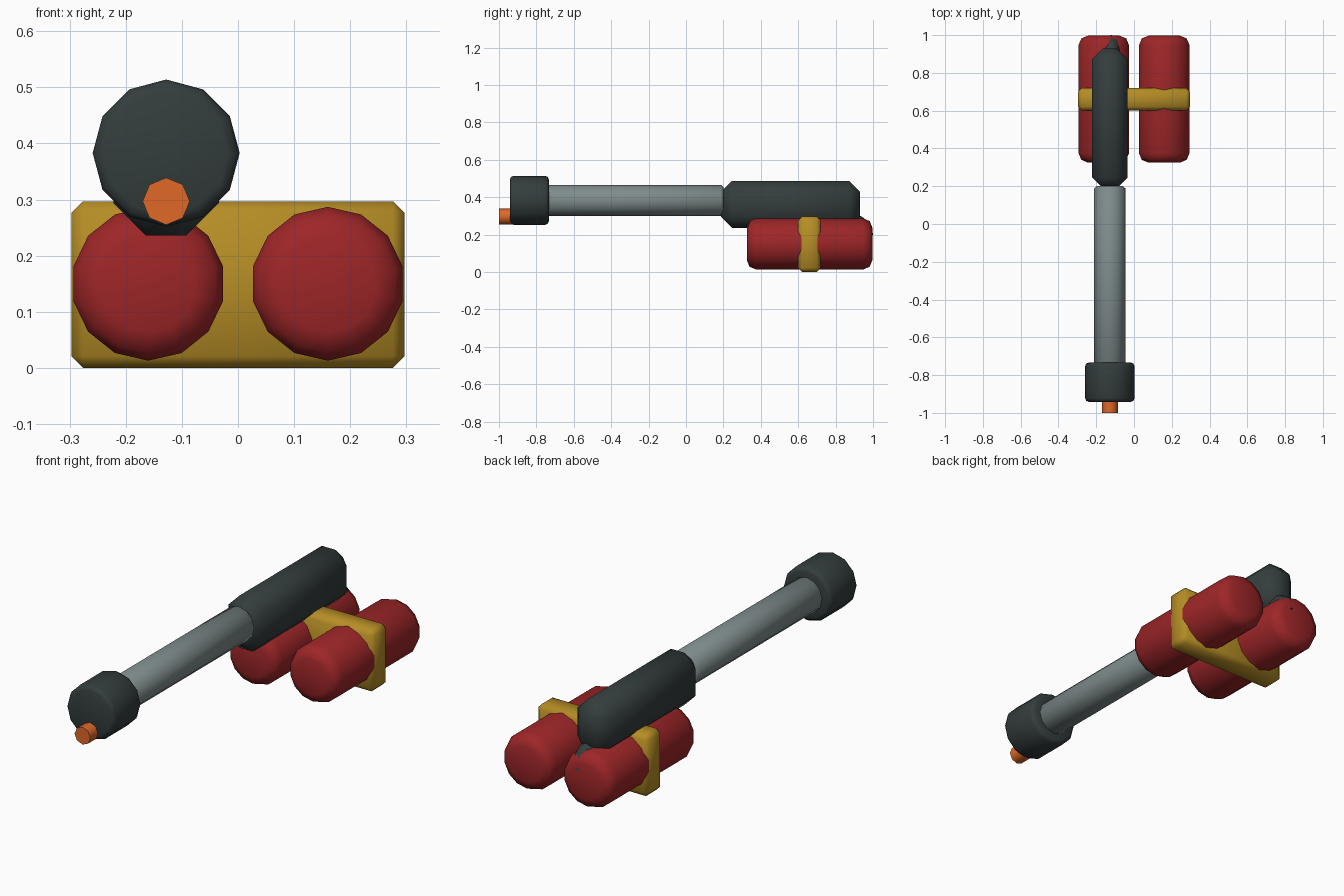
import bpy, bmesh, math
from mathutils import Matrix, Vector

if "Cube" in bpy.data.objects:
    bpy.data.objects.remove(bpy.data.objects["Cube"])


def material(name, rgb):
    m = bpy.data.materials.new(name)
    m.diffuse_color = (*rgb, 1)
    m.use_nodes = True
    m.node_tree.nodes["Principled BSDF"].inputs["Base Color"].default_value = m.diffuse_color
    return m


DARK = material("dark grey", (0.034, 0.046, 0.046))
STEEL = material("steel grey", (0.21, 0.26, 0.26))
RED = material("tank red", (0.34, 0.019, 0.021))
GOLD = material("strap gold", (0.47, 0.27, 0.019))
ORANGE = material("flame orange", (0.75, 0.14, 0.022))


def finish(name, bm, mat, bevel=0, segments=1):
    """Bevel the hard edges, smooth shade, and make the object."""
    if bevel:
        hard = [e for e in bm.edges if e.calc_face_angle(0) > math.radians(50)]
        bmesh.ops.bevel(bm, geom=hard, offset=bevel, segments=segments,
                        profile=0.5, affect='EDGES', clamp_overlap=True)
    bm.normal_update()
    for f in bm.faces:
        f.smooth = True
    for e in bm.edges:
        e.smooth = e.calc_face_angle(0) < math.radians(60)
    me = bpy.data.meshes.new(name)
    bm.to_mesh(me)
    bm.free()
    me.materials.append(mat)
    ob = bpy.data.objects.new(name, me)
    bpy.context.collection.objects.link(ob)
    return ob


def rod(name, x, z, r, y0, y1, sides, mat, bevel=0, segments=1):
    """Cylinder along y with a vertex at the top."""
    bm = bmesh.new()
    bmesh.ops.create_cone(bm, cap_ends=True, segments=sides,
                          radius1=r, radius2=r, depth=y1 - y0)
    # make sure one corner points up after the turn
    top = max(bm.verts, key=lambda v: v.co.y).co
    spin = Matrix.Rotation(math.pi / 2 - math.atan2(top.y, top.x), 4, 'Z')
    turn = Matrix.Rotation(math.pi / 2, 4, 'X')
    move = Matrix.Translation((x, (y0 + y1) / 2, z))
    bmesh.ops.transform(bm, matrix=move @ turn @ spin, verts=bm.verts)
    return finish(name, bm, mat, bevel, segments)


def box(name, lo, hi, mat, bevel):
    bm = bmesh.new()
    bmesh.ops.create_cube(bm, size=1)
    lo, hi = Vector(lo), Vector(hi)
    for v in bm.verts:
        v.co = (lo + hi) / 2 + v.co * (hi - lo)
    return finish(name, bm, mat, bevel)


GX = -0.128  # centre line of the gun

# gun: pilot light, nozzle, barrel, body
rod("pilot_light", GX, 0.297, 0.042, -1.0, -0.92, 8, ORANGE)
rod("nozzle", GX, 0.383, 0.131, -0.942, -0.733, 12, DARK, 0.02, 2)
rod("barrel", GX, 0.383, 0.083, -0.80, 0.20, 12, STEEL, 0.012)
box("body", (GX - 0.094, 0.188, 0.236), (GX + 0.094, 0.93, 0.487), DARK, 0.058)

# pair of fuel tanks and the strap around them
for side, x in (("left", -0.16), ("right", 0.16)):
    rod(side + "_tank", x, 0.15, 0.137, 0.325, 0.997, 14, RED, 0.05, 2)
box("strap", (-0.297, 0.60, 0), (0.297, 0.72, 0.297), GOLD, 0.021)

# short hose bending from the body into the left tank
cu = bpy.data.curves.new("hose", 'CURVE')
cu.dimensions = '3D'
cu.bevel_depth = 0.042
cu.bevel_resolution = 2
cu.use_fill_caps = True
path = [(0.84, 0.27), (0.92, 0.26), (0.95, 0.24), (0.96, 0.19)]
sp = cu.splines.new('POLY')
sp.points.add(len(path) - 1)
for p, (y, z) in zip(sp.points, path):
    p.co = (-0.12, y, z, 1)
sp.use_smooth = True
cu.materials.append(DARK)
hose = bpy.data.objects.new("hose", cu)
bpy.context.collection.objects.link(hose)
bpy.context.view_layer.objects.active = hose
hose.select_set(True)
bpy.ops.object.convert(target='MESH')
